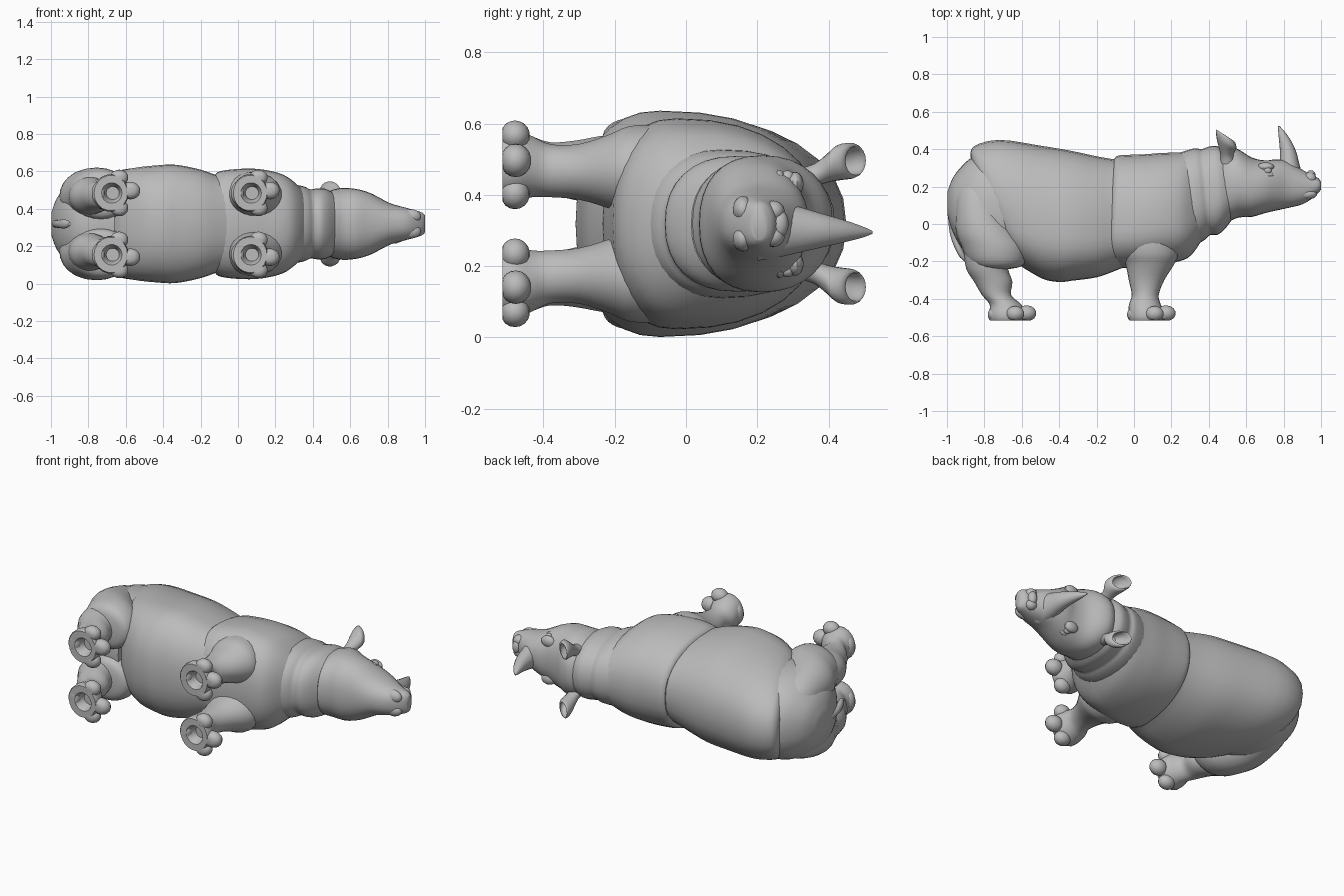
import bpy, bmesh, math

MID = 0.319      # lateral centre: the animal lies on its side, its back towards +y
GROUND = -0.515  # plane of the soles

hide = bpy.data.materials.new("grey_hide")
hide.diffuse_color = (0.5, 0.5, 0.5, 1)


def finish(name, bm, angle=38):
    bmesh.ops.recalc_face_normals(bm, faces=bm.faces)
    me = bpy.data.meshes.new(name)
    bm.to_mesh(me)
    bm.free()
    me.materials.append(hide)
    me.shade_smooth()
    me.set_sharp_from_angle(angle=math.radians(angle))
    ob = bpy.data.objects.new(name, me)
    bpy.context.collection.objects.link(ob)
    return ob


def smooth_stations(st, sub=3):
    """Catmull-Rom interpolation of station tuples."""
    out = []
    for i in range(len(st) - 1):
        p = [st[max(0, min(len(st) - 1, i + k))] for k in (-1, 0, 1, 2)]
        for s in range(sub):
            t = s / sub
            out.append([0.5 * (2 * b + (c - a) * t + (2 * a - 5 * b + 4 * c - d) * t * t
                               + (3 * b - a - 3 * c + d) * t ** 3) for a, b, c, d in zip(*p)])
    return out + [list(st[-1])]


def skin(name, rings, angle=38):
    bm = bmesh.new()
    rows = [[bm.verts.new(p) for p in r] for r in rings]
    n = len(rows[0])
    for a, b in zip(rows, rows[1:]):
        for i in range(n):
            bm.faces.new((a[i], a[(i + 1) % n], b[(i + 1) % n], b[i]))
    bm.faces.new(rows[0])
    bm.faces.new(rows[-1])
    return finish(name, bm, angle)


def power(v, e):
    return math.copysign(abs(v) ** e, v)


def trunk(name, stations, wide=0.35, n=32, e=0.88):
    """Loft along x. Station: x, shear, bottom, top, half width."""
    rings = []
    for x, shear, bot, top, hw in smooth_stations(stations):
        yc = bot + wide * (top - bot)
        ring = []
        for i in range(n):
            t = 2 * math.pi * i / n
            s = math.sin(t)
            y = yc + power(s, e) * (top - yc if s > 0 else yc - bot)
            ring.append((x + shear * (y - 0.1), y, MID + hw * power(math.cos(t), e)))
        rings.append(ring)
    return skin(name, rings)


def limb(name, stations, side=1, n=18, angle=38):
    """Loft along y. Station: y, x, x radius, lateral offset, z radius, forward tilt."""
    rings = []
    for y, x, rx, off, rz, tilt in smooth_stations([tuple(s) + (0,) * (6 - len(s)) for s in stations]):
        ring = []
        for i in range(n):
            t = 2 * math.pi * i / n
            dx = rx * math.cos(t)
            ring.append((x + dx, max(GROUND, y - tilt * dx), MID + side * off + rz * math.sin(t)))
        rings.append(ring)
    return skin(name, rings, angle)


def ball(name, x, y, off, r, side=1):
    bm = bmesh.new()
    bmesh.ops.create_uvsphere(bm, u_segments=14, v_segments=9, radius=1)
    for v in bm.verts:
        v.co = (x + v.co.x * r[0], max(GROUND, y + v.co.y * r[1]), MID + side * off + v.co.z * r[2])
    return finish(name, bm)


# Trunk: overlapping plates of hide
trunk("barrel", [(-.765, -.42, -.2, .36, .22), (-.725, -.42, -.24, .415, .265),
                 (-.61, -.32, -.295, .45, .298), (-.46, -.15, -.31, .42, .313),
                 (-.33, 0, -.303, .39, .316), (-.20, 0, -.285, .362, .29),
                 (-.10, 0, -.25, .345, .257), (.02, 0, -.2, .33, .24)], .33)
trunk("rump", [(-.998, 0, .05, .17, .06), (-.97, 0, -.04, .245, .135), (-.92, 0, -.13, .31, .195),
               (-.86, 0, -.18, .36, .235), (-.78, 0, -.2, .375, .26), (-.66, 0, -.2, .33, .26)], .45)
trunk("shoulder", [(-.12, .06, -.19, .352, .25), (-.10, .06, -.225, .366, .277),
                   (-.04, .04, -.235, .37, .29), (.06, 0, -.225, .373, .296),
                   (.15, 0, -.212, .38, .288), (.24, 0, -.2, .382, .264),
                   (.30, -.03, -.165, .385, .222), (.36, -.1, -.06, .38, .16)], .33)
trunk("neck_folds", [(.24, -.1, -.13, .37, .2), (.31, -.1, -.11, .393, .208),
                     (.36, -.1, -.085, .405, .198), (.39, -.1, -.06, .40, .185),
                     (.43, -.1, -.058, .413, .19), (.47, -.1, -.03, .418, .188),
                     (.51, -.1, .015, .40, .17)], .42)
trunk("head", [(.44, 0, .05, .38, .15), (.50, 0, .015, .412, .18), (.56, 0, .035, .398, .192),
               (.63, 0, .038, .355, .187), (.70, 0, .058, .34, .168), (.76, 0, .072, .345, .138),
               (.82, 0, .085, .335, .108), (.90, 0, .105, .29, .086), (.95, 0, .135, .262, .072),
               (.985, 0, .165, .245, .06), (1.0, 0, .185, .225, .045)], .5)

# Horn and tail
limb("horn", [(.20, .835, .085, -.015, .09), (.27, .832, .066, -.015, .078), (.33, .83, .052, -.017, .062),
              (.39, .823, .043, -.019, .046), (.45, .806, .031, -.021, .03), (.495, .788, .017, -.023, .016),
              (.524, .774, .004, -.024, .004)])
limb("tail", [(.26, -.93, .03, 0, .035), (.20, -.96, .025, 0, .03), (.10, -.976, .02, 0, .024),
              (-.05, -.965, .02, 0, .02), (-.16, -.925, .018, 0, .024), (-.2, -.9, .008, 0, .008)])


def foot(x):
    """Stations of a padded foot with a hollow sole."""
    return [(-.43, x - .012, .085, .16, .086), (-.475, x - .005, .095, .165, .1),
            (GROUND, x - .005, .09, .165, .095), (GROUND, x, .055, .165, .055),
            (-.46, x + .005, .035, .165, .035)]


for side, tag in ((1, "left"), (-1, "right")):
    # Thigh plate with its heavy lower edge
    limb("thigh_" + tag, [(.24, -.84, .06, .12, .07), (.16, -.835, .11, .13, .105),
                          (.04, -.82, .135, .143, .132), (-.05, -.785, .165, .153, .143),
                          (-.12, -.75, .172, .158, .143), (-.19, -.735, .158, .157, .134),
                          (-.228, -.73, .125, .153, .11), (-.242, -.74, .06, .15, .06)], side, 24)
    # Hind and front legs, running down into the feet
    limb("hind_leg_" + tag, [(-.15, -.79, .12, .15, .11), (-.24, -.785, .112, .15, .098),
                             (-.31, -.752, .102, .15, .085), (-.38, -.735, .078, .155, .075)]
         + foot(-.675), side)
    limb("front_leg_" + tag, [(.05, .06, .12, .14, .11), (-.08, .075, .15, .145, .132),
                              (-.16, .085, .152, .147, .128), (-.215, .085, .13, .147, .105),
                              (-.30, .067, .095, .146, .079), (-.38, .06, .072, .149, .075)]
         + foot(.07), side, 22)
    # Three hooves and a heel on each foot
    for leg, fx in (("hind", -.675), ("front", .07)):
        ball(f"{leg}_middle_hoof_{tag}", fx + .1, -.478, .178, (.054, .044, .047), side)
        ball(f"{leg}_outer_hoof_{tag}", fx + .04, -.48, .248, (.05, .042, .042), side)
        ball(f"{leg}_inner_hoof_{tag}", fx + .04, -.48, .085, (.05, .042, .044), side)
        ball(f"{leg}_heel_{tag}", fx - .072, -.485, .165, (.036, .04, .06), side)
    # Cupped ear: outer shell rising to a tilted rim, then the hollow
    limb("ear_" + tag, [(.32, .50, .042, .115, .042, 0), (.36, .497, .034, .135, .034, 0),
                        (.395, .497, .042, .155, .04, .2), (.43, .495, .053, .172, .05, .5),
                        (.465, .49, .052, .177, .05, .6), (.475, .486, .042, .177, .04, .65),
                        (.445, .492, .04, .174, .036, .5), (.405, .497, .022, .16, .02, .2)],
         side, 18, 50)
    # Eye with lids, nostril and lip
    ball("eye_" + tag, .715, .285, .130, (.022, .02, .02), side)
    ball("upper_lid_" + tag, .705, .306, .112, (.045, .024, .034), side)
    ball("lower_lid_" + tag, .71, .262, .128, (.04, .016, .024), side)
    ball("nostril_" + tag, .94, .245, .035, (.035, .032, .03), side)
    ball("lip_" + tag, .925, .16, .04, (.055, .03, .038), side)
# Small bump on the tip of the snout
ball("snout_bump", .945, .262, 0, (.026, .026, .04))
